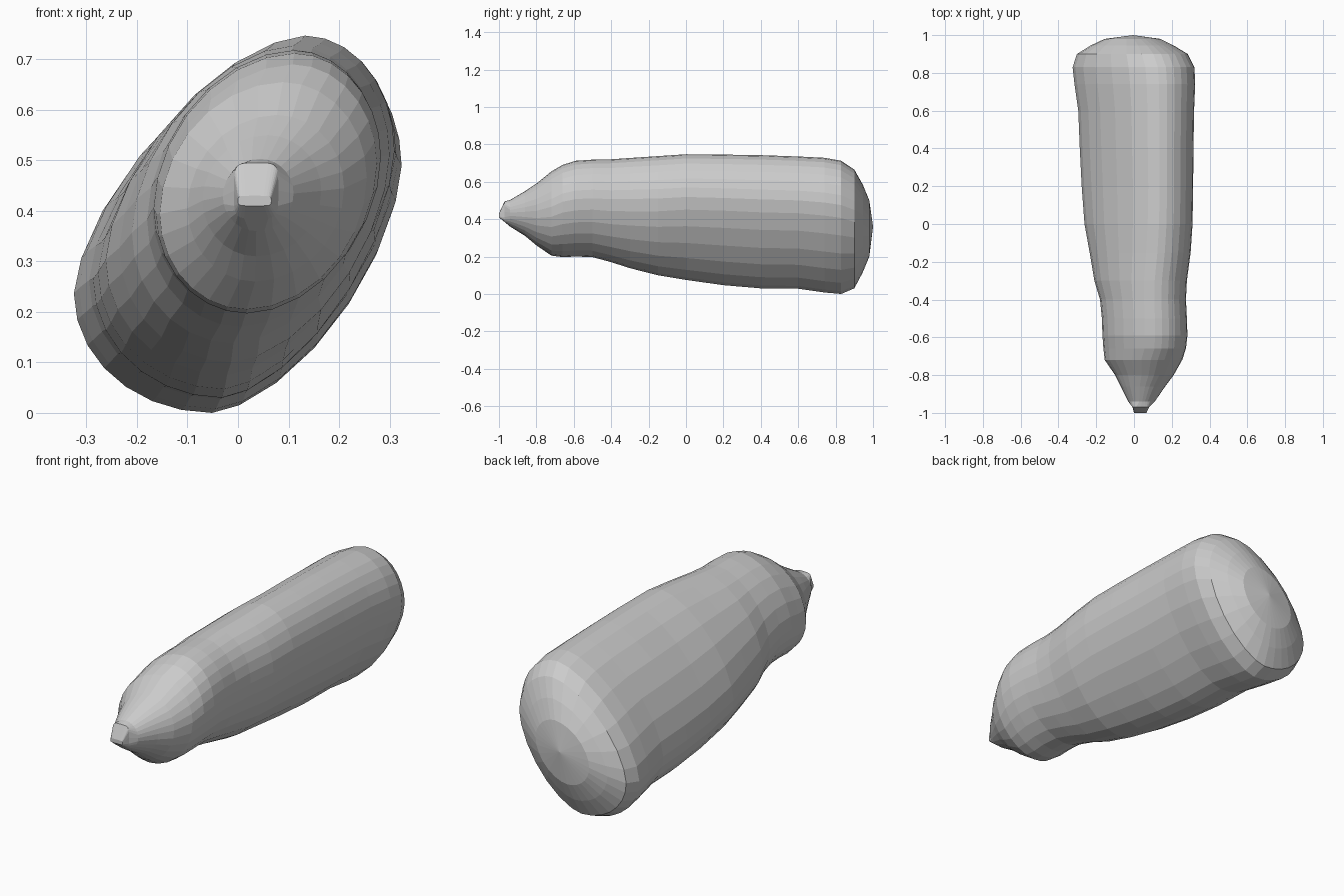
import bpy, bmesh, math

PER_QUARTER = 7
SIDES = 4 * PER_QUARTER
# Stations: y, x min, x max, z min, z max, tilt (how far the oval leans to +x)
STATIONS = [
    (-1.00, 0.00, 0.066, 0.41, 0.43, 0.0),
    (-0.97, -0.008, 0.08, 0.385, 0.495, 0.0),
    (-0.94, -0.03, 0.11, 0.36, 0.503, 0.05),
    (-0.86, -0.07, 0.165, 0.31, 0.55, 0.1),
    (-0.80, -0.10, 0.21, 0.26, 0.59, 0.15),
    (-0.72, -0.155, 0.255, 0.205, 0.655, 0.2),
    (-0.66, -0.162, 0.275, 0.197, 0.69, 0.25),
    (-0.59, -0.167, 0.283, 0.20, 0.712, 0.25),
    (-0.50, -0.17, 0.28, 0.197, 0.718, 0.26),
    (-0.40, -0.18, 0.275, 0.17, 0.72, 0.28),
    (-0.30, -0.21, 0.28, 0.138, 0.727, 0.32),
    (-0.15, -0.235, 0.30, 0.10, 0.737, 0.36),
    (0.00, -0.262, 0.31, 0.075, 0.747, 0.4),
    (0.20, -0.277, 0.313, 0.047, 0.745, 0.42),
    (0.40, -0.287, 0.315, 0.03, 0.742, 0.42),
    (0.60, -0.295, 0.318, 0.028, 0.735, 0.42),
    (0.74, -0.315, 0.324, 0.008, 0.728, 0.42),
    (0.83, -0.325, 0.32, 0.00, 0.712, 0.42),
    (0.90, -0.302, 0.285, 0.03, 0.665, 0.40),
    (0.945, -0.23, 0.21, 0.115, 0.585, 0.38),
    (0.98, -0.155, 0.14, 0.20, 0.50, 0.3),
]


def oval(bm, y, x0, x1, z0, z1, tilt):
    """Leaning oval touching the x and z limits, with flattened long sides."""
    cx, cz, w, h = (x0 + x1) / 2, (z0 + z1) / 2, (x1 - x0) / 2, (z1 - z0) / 2
    top, bottom = cx + w * 0.95 * tilt, cx - w * tilt * (1.2 - 2 * tilt)
    right, left = cz + h * 0.8 * tilt, cz - h * 0.8 * tilt
    flat = 2 - 2.5 * tilt ** 2
    # Per quarter: centre x, centre z, reach x, reach z, roundness
    quarters = [(top, right, x1 - top, z1 - right, 2),
                (top, left, x0 - top, z1 - left, flat),
                (bottom, left, x0 - bottom, z0 - left, 2),
                (bottom, right, x1 - bottom, z0 - right, flat)]
    ring = []
    for q, (px, pz, rx, rz, n) in enumerate(quarters):
        if tilt == 0:
            n = 5  # boxy nose
        for i in range(PER_QUARTER):
            t = math.pi / 2 * i / PER_QUARTER
            if q % 2:
                t = math.pi / 2 - t
            ring.append(bm.verts.new((px + rx * math.cos(t) ** (2 / n), y,
                                      pz + rz * max(0, math.sin(t)) ** (2 / n))))
    return ring


# Tapered body lofted through the ovals
bm = bmesh.new()
rings = [oval(bm, *s) for s in STATIONS]
for r, q in zip(rings, rings[1:]):
    for i in range(SIDES):
        j = (i + 1) % SIDES
        bm.faces.new((r[i], r[j], q[j], q[i]))

# Blunt nose and shallow domed rear
bm.faces.new(rings[0])
tail = bm.verts.new((-0.005, 1.0, 0.36))
for i in range(SIDES):
    bm.faces.new((rings[-1][i], rings[-1][(i + 1) % SIDES], tail))
bmesh.ops.recalc_face_normals(bm, faces=bm.faces)

mesh = bpy.data.meshes.new("tapered_body")
bm.to_mesh(mesh)
bm.free()
body = bpy.data.objects.new("tapered_body", mesh)
bpy.context.collection.objects.link(body)
